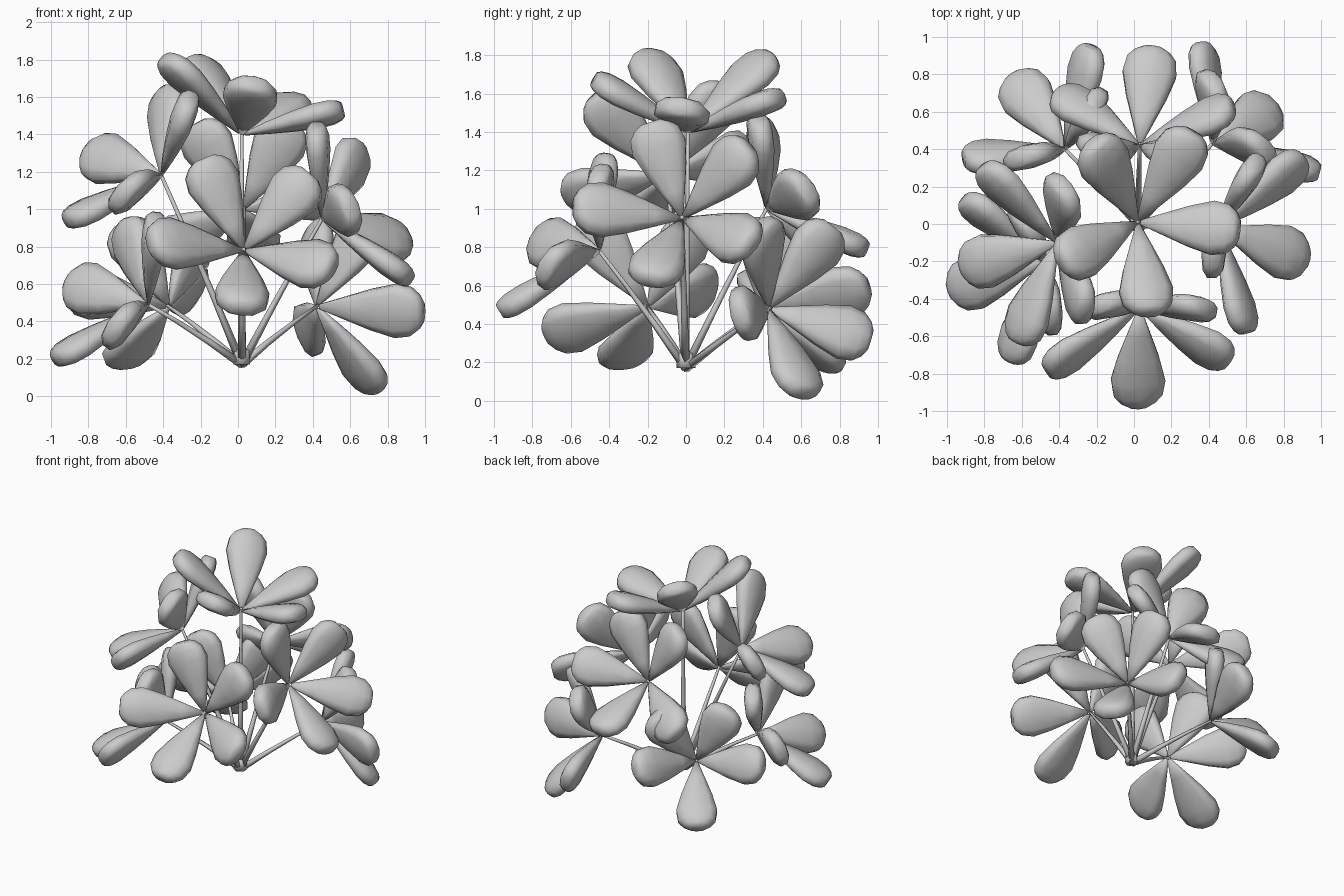
import bpy, bmesh, math
from mathutils import Vector

if "Cube" in bpy.data.objects:
    bpy.data.objects.remove(bpy.data.objects["Cube"])

# Each cluster: hub followed by its five leaf tips
CLUSTERS = {
    "top": [(.02, .01, 1.40), (-.38, -.20, 1.80), (-.21, .43, 1.79), (.31, .48, 1.58), (.55, -.03, 1.53), (.08, -.47, 1.67)],
    "front": [(.03, -.45, .78), (-.18, -.43, 1.26), (.38, -.45, 1.18), (.50, -.73, .69), (.02, -.96, .47), (-.46, -.78, .83)],
    "upper_left": [(-.41, -.10, 1.18), (-.91, -.23, .94), (-.62, -.62, 1.07), (-.26, -.47, 1.58), (-.38, .20, 1.63), (-.80, .30, 1.30)],
    "right": [(.45, -.02, .95), (.91, -.19, .63), (.60, -.57, 1.01), (.42, -.18, 1.44), (.65, .32, 1.32), (.90, .34, .82)],
    "back_right": [(.42, .43, .48), (.74, .62, .04), (.98, .28, .45), (.70, .40, .92), (.42, .76, .90), (.37, .95, .32)],
    "lower_left": [(-.48, -.20, .49), (-.97, -.35, .20), (-.66, -.72, .35), (-.44, -.52, .94), (-.60, .04, .92), (-.90, .13, .60)],
    "back_left": [(-.37, .40, .48), (-.64, .78, .18), (-.90, .35, .57), (-.61, .35, .92), (-.20, .66, .88), (-.23, .94, .59)],
    "upper_back": [(.03, .42, 1.00), (.10, .93, .79), (.52, .63, 1.10), (.28, .38, 1.46), (-.22, .40, 1.45), (-.40, .70, .80)],
}
BASE = Vector((.02, 0, .17))
# Leaf sections: position along length, half width, inner bulge, outer bulge
PROFILE = [(0, .014, .010, .010), (.25, .064, .040, .028), (.5, .114, .062, .044), (.74, .150, .076, .055),
           (.89, .136, .074, .054), (.97, .098, .062, .046), (1.01, .058, .046, .034)]


def skin(bm, rings):
    """Join rings of points into a capped tube."""
    vs = [[bm.verts.new(p) for p in r] for r in rings]
    n = len(vs[0])
    for a, b in zip(vs, vs[1:]):
        for i in range(n):
            j = (i + 1) % n
            bm.faces.new((a[i], a[j], b[j], b[i]))
    bm.faces.new(vs[0][::-1])
    bm.faces.new(vs[-1])


def ring(c, u, v, ru, rin, rout, n, box=1):
    """Oval section, bulging rin on one side and rout on the other."""
    pts = []
    for k in range(n):
        a = 2 * math.pi * (k + .5) / n
        s, co = math.sin(a), math.cos(a)
        s = math.copysign(abs(s) ** box, s)
        co = math.copysign(abs(co) ** box, co)
        pts.append(c + u * ru * co + v * s * (rin if s > 0 else rout))
    return pts


def finish(bm, name):
    bmesh.ops.recalc_face_normals(bm, faces=bm.faces)
    me = bpy.data.meshes.new(name)
    bm.to_mesh(me)
    bm.free()
    for p in me.polygons:
        p.use_smooth = True
    ob = bpy.data.objects.new(name, me)
    bpy.context.collection.objects.link(ob)


for name, pts in CLUSTERS.items():
    hub, *tips = [Vector(p) for p in pts]
    axis = (sum(tips, Vector()) / 5 - hub).normalized()

    # Five plump leaves, domed side turned towards the cluster axis
    bm = bmesh.new()
    for tip in tips:
        d = tip - hub
        u = axis.cross(d).normalized()
        v = d.normalized().cross(u)
        skin(bm, [ring(hub + d * (.03 + .98 * t) - v * .12 * rin, u, v, w, rin, rout, 10, .8)
                  for t, w, rin, rout in PROFILE])
    finish(bm, name + "_leaves")

    # Thin tapered stem, slightly arched, from the shared root to the hub
    bm = bmesh.new()
    d = hub - BASE
    side = d.cross(Vector((.3, 1, .1))).normalized()
    up = d.normalized().cross(side)
    lift = Vector((0, 0, .01))
    skin(bm, [ring(BASE + d * t + lift * math.sin(math.pi * t), side, up, r, r, r, 5)
              for t, r in ((0, .024), (.35, .018), (.7, .013), (1.02, .010))])
    finish(bm, name + "_stem")

# Root stub where the stems meet
bm = bmesh.new()
X, Y = Vector((1, 0, 0)), Vector((0, 1, 0))
skin(bm, [ring(BASE + Vector((0, 0, z)), X, Y, r, r, r, 6) for z, r in ((0, .05), (.08, .045))])
finish(bm, "root_stub")
